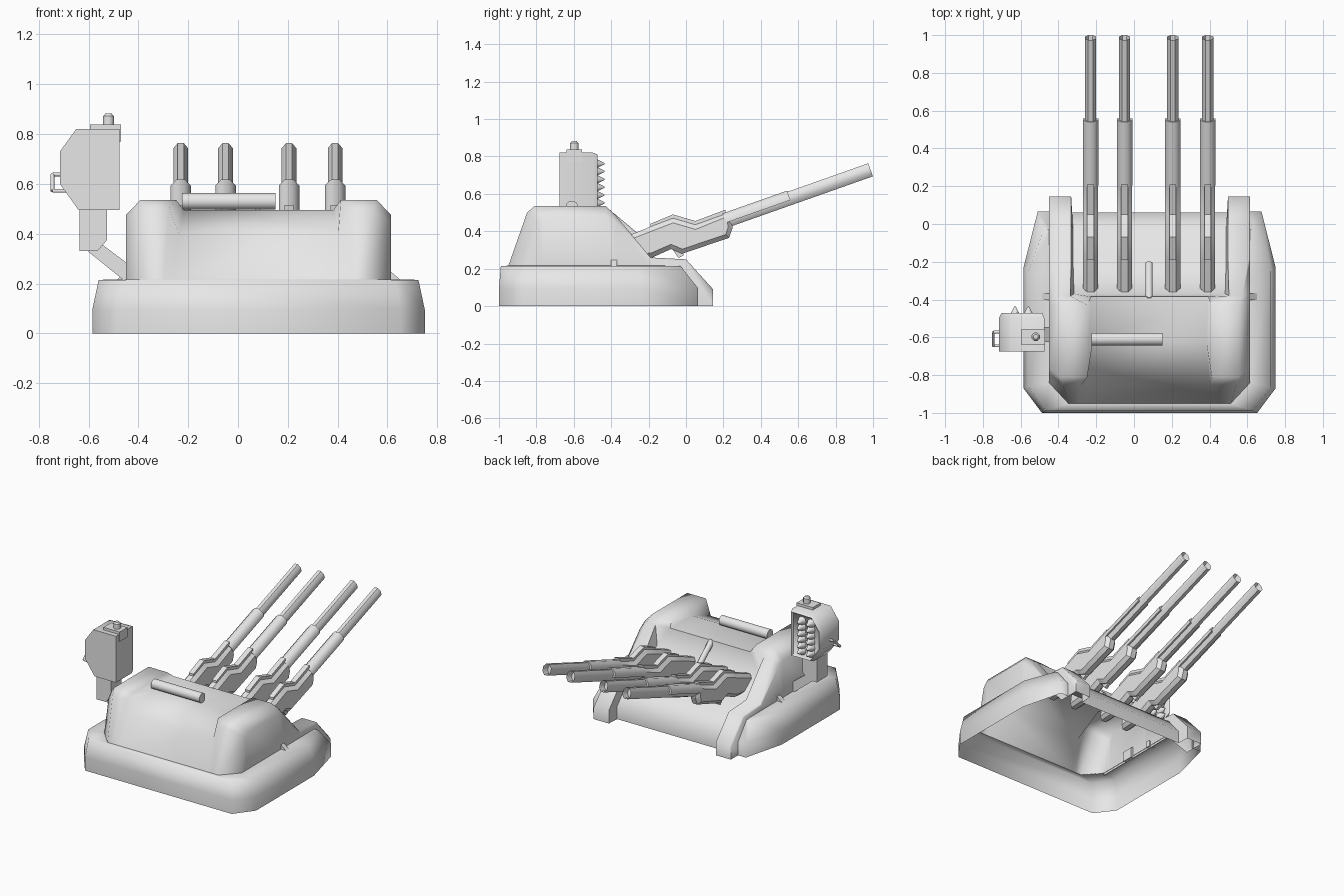
import bpy, bmesh
from math import radians
from mathutils import Matrix, Vector

cube = bpy.data.objects.get("Cube")
if cube:
    bpy.data.objects.remove(cube, do_unlink=True)

grey = bpy.data.materials.new("light grey")
grey.use_nodes = True
grey.diffuse_color = (0.8, 0.8, 0.8, 1)
grey.node_tree.nodes["Principled BSDF"].inputs["Base Color"].default_value = (0.8, 0.8, 0.8, 1)

MID = 0.0825  # x of the housing's centre line


def finish(name, bm, angle):
    """Turn a bmesh into a named, shaded object."""
    bmesh.ops.remove_doubles(bm, verts=bm.verts, dist=0.0005)
    bmesh.ops.recalc_face_normals(bm, faces=bm.faces)
    me = bpy.data.meshes.new(name)
    bm.to_mesh(me)
    bm.free()
    me.materials.append(grey)
    me.shade_smooth()
    me.set_sharp_from_angle(angle=radians(angle))
    ob = bpy.data.objects.new(name, me)
    bpy.context.collection.objects.link(ob)
    return ob


def loft(name, rows, angle):
    """Skin a sheet across rows of points."""
    bm = bmesh.new()
    grid = [[bm.verts.new(p) for p in row] for row in rows]
    for a, b in zip(grid, grid[1:]):
        for i in range(len(a) - 1):
            bm.faces.new((a[i], a[i + 1], b[i + 1], b[i]))
    return finish(name, bm, angle)


def prism(name, poly, axis, lo, hi, far_steps=(), near_steps=(), angle=30):
    """Extrude a 2D outline along x (y, z) or y (x, z); steps inset and push out the ends."""
    bm = bmesh.new()
    put = (lambda p, d: (d, p[0], p[1])) if axis == 'x' else (lambda p, d: (p[0], d, p[1]))
    a = [bm.verts.new(put(p, lo)) for p in poly]
    b = [bm.verts.new(put(p, hi)) for p in poly]
    near, far = bm.faces.new(a), bm.faces.new(b)
    for i in range(len(poly)):
        j = (i + 1) % len(poly)
        bm.faces.new((a[i], a[j], b[j], b[i]))
    bmesh.ops.recalc_face_normals(bm, faces=bm.faces)
    for face, steps in ((far, far_steps), (near, near_steps)):
        for thickness, depth in steps:
            bmesh.ops.inset_region(bm, faces=[face], thickness=thickness, depth=depth)
    return finish(name, bm, angle)


def box(name, x0, x1, y0, y1, z0, z1):
    return prism(name, [(x0, z0), (x1, z0), (x1, z1), (x0, z1)], 'y', y0, y1)


def rod(name, start, end, r1, r2=None, sides=12, squash=1, bore=0, upper_half=False):
    """Round or faceted bar between two points, with an optional bored end."""
    start, end = Vector(start), Vector(end)
    d = end - start
    bm = bmesh.new()
    bmesh.ops.create_cone(bm, cap_ends=True, segments=sides, radius1=r1,
                          radius2=r1 if r2 is None else r2, depth=d.length)
    bmesh.ops.rotate(bm, verts=bm.verts, matrix=Matrix.Rotation(radians(180 / sides), 3, 'Z'))
    if bore:
        tip = max(bm.faces, key=lambda f: f.calc_center_median().z)
        bmesh.ops.inset_region(bm, faces=[tip], thickness=bore, depth=0)
        bmesh.ops.translate(bm, verts=tip.verts, vec=(0, 0, -0.05))
    turn = d.to_track_quat('Z', 'Y').to_matrix().to_4x4()
    bm.transform(Matrix.Translation((start + end) / 2) @ Matrix.Diagonal((squash, 1, 1, 1)) @ turn)
    if upper_half:
        down = Vector((0, d.z, -d.y)).normalized()
        bmesh.ops.bisect_plane(bm, geom=bm.verts[:] + bm.edges[:] + bm.faces[:],
                               plane_co=start + down * .01, plane_no=down, clear_outer=True)
        bmesh.ops.holes_fill(bm, edges=[e for e in bm.edges if e.is_boundary])
    return finish(name, bm, 50)


# Armoured housing: side profiles lofted across, front edge to rear foot
ridge = [(-.95, .215), (-.85, .5), (-.81, .535), (-.43, .535), (-.38, .49),
         (-.19, .26), (0, .25), (.145, .09), (.145, 0)]
shoulder = [(-.84, .215), (-.79, .44), (-.76, .475), (-.43, .475), (-.37, .44),
            (-.19, .25), (0, .24), (.145, .08), (.145, 0)]
middle = [(-.95, .215), (-.85, .4), (-.62, .495), (-.385, .495), (-.37, .36),
          (-.2, .225), (-.03, .2), (.06, .09), (.06, 0)]
wall = [(y, min(z, .2) if i < 6 else 0) for i, (y, z) in enumerate(shoulder)]
side = .5325
columns = [
    (wall, [side] * 9),
    (shoulder, [side] * 9),
    (ridge, [.43, .46, .475, .475, .49, .525, .525, .525, .525]),
    (ridge, [.38, .36, .33, .33, .42, .415, .415, .415, .415]),
    (middle, [.35, .32, .3, .31, .4, .405, .405, .41, .41]),
]
rows = [[(MID - w, y, z) for w, (y, z) in zip(ws, prof)] for prof, ws in columns]
rows += [[(2 * MID - x, y, z) for x, y, z in row] for row in reversed(rows)]
loft("housing", rows, 75)

# Skirt around the housing, open underneath
outline = [(.52, .065), (.5925, .065), (.6675, -.23), (.6675, -.87), (.57, -1)]
top = [(.52, -.03), (.56, -.03), (.642, -.25), (.642, -.86), (.55, -.99)]
inner = [(.52, -.03), (.52, -.03), (.53, -.25), (.53, -.84), (.43, -.95)]


def ring(pts, z):
    half = [(MID + w, y, z) for w, y in pts]
    return half + [(2 * MID - x, y, z) for x, y, z in reversed(half)]


loft("skirt", [ring(outline, 0), ring(outline, .095), ring(top, .215), ring(inner, .216)], 83)

# Roof roll, centre strut and side lugs
rod("roof_roll", (-.225, -.61, .53), (.15, -.61, .53), .034)
rod("centre_strut", (.08, -.4, .485), (.08, -.21, .325), .02, sides=8)
for s, label in ((-1, "right"), (1, "left")):
    x = MID + s * side
    prism(label + "_lug", [(x - s * .01, .255), (x + s * .037, .215), (x - s * .01, .21)],
          'y', -.402, -.368)

# Four guns, raised toward the rear
slope = .353
receiver = [(-.37, .25), (-.36, .355), (-.19, .425), (-.07, .47), (.05, .435), (.23, .5),
            (.25, .42), (.23, .365), (-.02, .28), (-.08, .305), (-.18, .26)]
fin = [(-.19, .4), (-.19, .44), (-.07, .49), (.05, .455), (.21, .515), (.21, .46), (.05, .4)]
chamfer = [(.025, .022)]


def on_axis(y):
    return (0, y, .728 + slope * (y - .985))


for n, x in enumerate((-.23, -.05, .205, .39), 1):
    g = "gun_%d_" % n
    prism(g + "receiver", receiver, 'x', x - .018, x + .018, chamfer, chamfer)
    prism(g + "top_fin", fin, 'x', x - .018, x + .018)
    prism(g + "trigger_guard", [(-.07, .3), (-.04, .257), (-.015, .27), (-.01, .3)],
          'x', x - .01, x + .01)
    jacket = rod(g + "jacket", on_axis(.21), on_axis(.555), .047, sides=8, squash=.95,
                 upper_half=True)
    barrel = rod(g + "barrel", on_axis(.2), on_axis(.987), .04, sides=8, squash=.8, bore=.01)
    jacket.location.x = barrel.location.x = x

# Sensor head on its side arm
head = [(-.715, .6), (-.715, .73), (-.65, .82), (-.475, .82), (-.475, .495), (-.64, .495)]
prism("sensor_head", head, 'y', -.675, -.497, far_steps=[(.014, .025), (.012, -.015)], angle=60)
for row in range(6):
    z = .552 + .042 * row
    for col, x in enumerate((-.63, -.56)):
        rod("sensor_stud_%d_%d" % (row, col), (x, -.49, z), (x, -.437, z), .032, .004, sides=10)
box("head_cap", -.595, -.475, -.64, -.555, .8, .838)
box("head_cap_tab", -.49, -.47, -.64, -.555, .77, .838)
rod("head_knob", (-.52, -.597, .83), (-.52, -.597, .872), .024, sides=8)
rod("head_knob_top", (-.52, -.597, .87), (-.52, -.597, .882), .024, .014, sides=8)

# Slanted grab loop on the head
loop = [(-.69, -.645, .572), (-.745, -.645, .572), (-.745, -.572, .638), (-.69, -.572, .638)]
for i in range(3):
    rod("grab_loop_%d" % (i + 1), loop[i], loop[i + 1], .008, sides=8)

# Neck and bracket joining head to housing
neck = [(-.637, .5), (-.525, .5), (-.525, .375), (-.565, .33), (-.637, .33)]
prism("head_neck", neck, 'y', -.66, -.54, angle=60)
arm = [(-.61, .335), (-.55, .36), (-.43, .27), (-.43, .2), (-.455, .21)]
prism("head_arm", arm, 'y', -.625, -.545)
